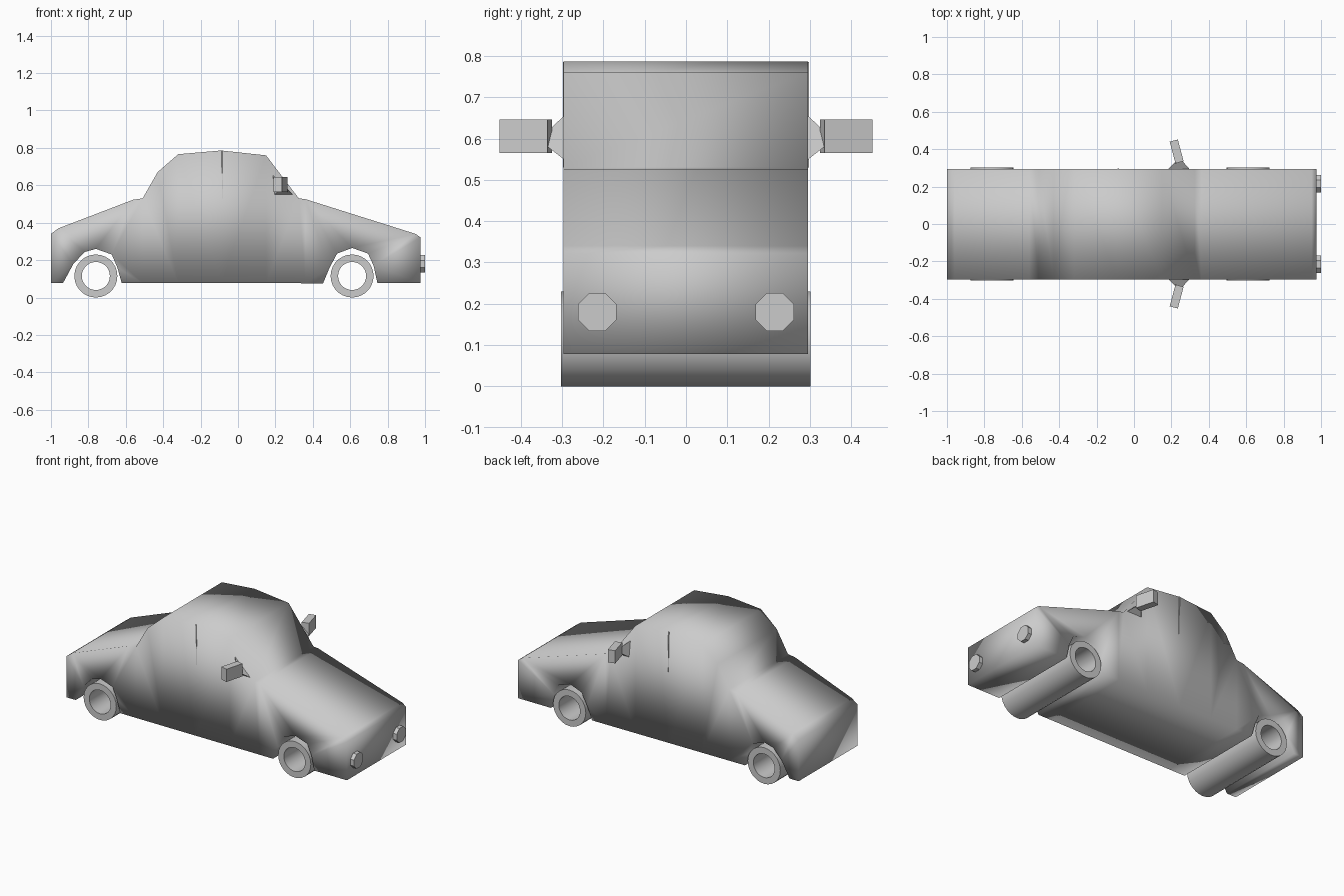
import bpy, bmesh, math
from mathutils import Matrix

if "Cube" in bpy.data.objects:
    bpy.data.objects.remove(bpy.data.objects["Cube"])

paint = bpy.data.materials.new("grey")
paint.diffuse_color = (0.55, 0.55, 0.55, 1)
paint.use_nodes = True
paint.node_tree.nodes["Principled BSDF"].inputs["Base Color"].default_value = paint.diffuse_color


def mesh_object(name, verts, faces):
    me = bpy.data.meshes.new(name)
    me.from_pydata(verts, [], faces)
    me.materials.append(paint)
    bm = bmesh.new()
    bm.from_mesh(me)
    bmesh.ops.recalc_face_normals(bm, faces=bm.faces)
    bm.to_mesh(me)
    bm.free()
    ob = bpy.data.objects.new(name, me)
    bpy.context.collection.objects.link(ob)
    return ob


def loft(name, a, b):
    """Closed solid between two matching outlines."""
    n = len(a)
    faces = [tuple(range(n)), tuple(reversed(range(n, 2 * n)))]
    faces += [(i, i + n, (i + 1) % n + n, (i + 1) % n) for i in range(n)]
    return mesh_object(name, a + b, faces)


def extrude_xz(name, outline, y0, y1):
    return loft(name, [(x, y0, z) for x, z in outline], [(x, y1, z) for x, z in outline])


def smooth(ob, degrees):
    bpy.ops.object.select_all(action='DESELECT')
    ob.select_set(True)
    bpy.context.view_layer.objects.active = ob
    bpy.ops.object.shade_smooth_by_angle(angle=math.radians(degrees))


def mirror_y(ob):
    ob.modifiers.new("mirror", 'MIRROR').use_axis = (False, True, False)


# Body: side profile with wheel arches, extruded across the width
profile = [
    (-1.0, 0.078), (-1.0, 0.34), (-0.96, 0.37), (-0.56, 0.523), (-0.51, 0.53),
    (-0.43, 0.67), (-0.32, 0.766), (-0.09, 0.786), (0.15, 0.76), (0.325, 0.53),
    (0.36, 0.526), (0.95, 0.34), (0.975, 0.322), (0.975, 0.078),
    (0.745, 0.078), (0.725, 0.17), (0.695, 0.235), (0.61, 0.265),
    (0.53, 0.235), (0.49, 0.16), (0.455, 0.076),
    (-0.622, 0.078), (-0.645, 0.16), (-0.675, 0.23), (-0.76, 0.26),
    (-0.82, 0.243), (-0.88, 0.18), (-0.935, 0.078)]
body = extrude_xz("body", profile, -0.297, 0.295)

# Door lines and sill line split the sides so the soft shading runs evenly
bm = bmesh.new()
bm.from_mesh(body.data)
cuts = [((x, 0, 0), (1, 0, 0)) for x in (-0.51, -0.32, -0.09, 0.15, 0.36)]
for co, no in cuts:
    bmesh.ops.bisect_plane(bm, geom=bm.verts[:] + bm.edges[:] + bm.faces[:],
                           plane_co=co, plane_no=no, dist=0.002)
bmesh.ops.triangulate(bm, faces=bm.faces[:])
for f in bm.faces:
    f.smooth = True
bm.to_mesh(body.data)
bm.free()

# Door seam: thin line between the side windows
mirror_y(extrude_xz("window_seam", [(-0.089, 0.785), (-0.084, 0.785),
                                    (-0.080, 0.53), (-0.083, 0.53)], -0.298, -0.29))

# Wheels: full-width open tubes on each axle
SEG, RO, RI = 28, 0.115, 0.075
for name, cx in (("rear_wheels", -0.76), ("front_wheels", 0.61)):
    rings = [(RO, -0.303), (RO, 0.301), (RI, 0.301), (RI, -0.303)]
    verts = [(cx + r * math.sin(2 * math.pi * i / SEG), y,
              0.115 + r * math.cos(2 * math.pi * i / SEG))
             for r, y in rings for i in range(SEG)]
    faces = [(k * SEG + i, ((k + 1) % 4) * SEG + i,
              ((k + 1) % 4) * SEG + (i + 1) % SEG, k * SEG + (i + 1) % SEG)
             for k in range(4) for i in range(SEG)]
    smooth(mesh_object(name, verts, faces), 40)

# Headlights: octagonal discs on the nose
octagon = [(math.cos(math.radians(22.5 + 45 * i)) * 0.05,
            math.sin(math.radians(22.5 + 45 * i)) * 0.05) for i in range(8)]
mirror_y(loft("headlight", [(0.97, 0.215 + a, 0.18 + b) for a, b in octagon],
              [(1.0, 0.215 + a, 0.18 + b) for a, b in octagon]))

# Door mirror stalks: tapered triangular brackets
base = [(0.18, -0.29, 0.66), (0.19, -0.29, 0.545), (0.30, -0.29, 0.545)]
tip = [(0.225, -0.335, 0.618), (0.228, -0.335, 0.58), (0.26, -0.335, 0.58)]
mirror_y(loft("mirror_stalk", base, tip))

# Door mirror housings: boxes angled backwards
sx, sy, sz = 0.0225, 0.06, 0.0405
rect = [(-sx, -sy), (sx, -sy), (sx, sy), (-sx, sy)]
housing = loft("mirror_housing", [(x, y, -sz) for x, y in rect],
               [(x, y, sz) for x, y in rect])
housing.data.transform(Matrix.Translation((0.228, -0.388, 0.605))
                       @ Matrix.Rotation(math.radians(-15), 4, 'Z'))
mirror_y(housing)
